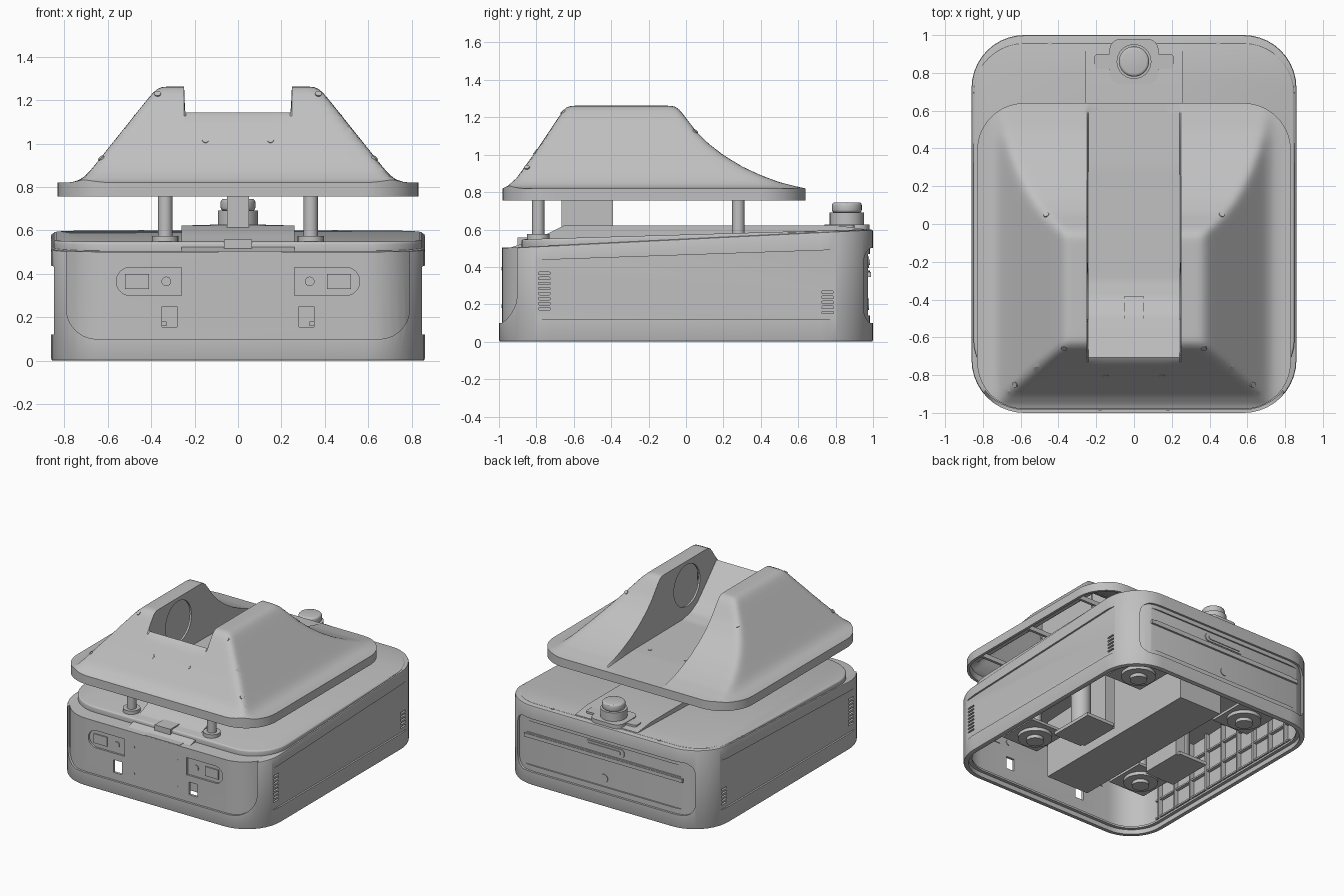
import bpy, bmesh, math
from mathutils import Vector

if "Cube" in bpy.data.objects:
    bpy.data.objects.remove(bpy.data.objects["Cube"])

grey = bpy.data.materials.new("plain_grey")
grey.use_nodes = True
GREY = (0.53, 0.53, 0.53, 1)
grey.diffuse_color = GREY
grey.node_tree.nodes["Principled BSDF"].inputs["Base Color"].default_value = GREY


def finish(name, bm):
    me = bpy.data.meshes.new(name)
    bm.to_mesh(me)
    bm.free()
    me.materials.append(grey)
    ob = bpy.data.objects.new(name, me)
    bpy.context.collection.objects.link(ob)
    return ob


def extrude(name, pts, axis, lo, hi):
    """Prism from a closed outline; lo and hi are numbers or functions of y."""
    bm = bmesh.new()
    order = {"x": (2, 0, 1), "y": (0, 2, 1), "z": (0, 1, 2)}[axis]
    rings = []
    for end in (lo, hi):
        ring = []
        for p in pts:
            v = (p[0], p[1], end(p[1]) if callable(end) else end)
            ring.append(bm.verts.new([v[i] for i in order]))
        rings.append(ring)
    a, b = rings
    bm.faces.new(a)
    bm.faces.new(b)
    for i in range(len(a)):
        j = (i + 1) % len(a)
        bm.faces.new((a[i], a[j], b[j], b[i]))
    bmesh.ops.recalc_face_normals(bm, faces=bm.faces)
    return finish(name, bm)


def rounded(u0, u1, v0, v1, radii, n=10):
    """Rounded rectangle; radii run lower left, lower right, upper right, upper left."""
    pts = []
    corners = ((u0, v0, 1, 1), (u1, v0, -1, 1), (u1, v1, -1, -1), (u0, v1, 1, -1))
    for k, (u, v, su, sv) in enumerate(corners):
        r = radii[k]
        if not r:
            pts.append((u, v))
            continue
        for i in range(n + 1):
            t = math.pi * (1 + k / 2 + i / n / 2)
            pts.append((u + su * r + r * math.cos(t), v + sv * r + r * math.sin(t)))
    return pts


def box(name, x, y, z):
    return extrude(name, rounded(*x, *y, (0,) * 4), "z", *z)


def disc(name, u, v, r, axis, lo, hi, n=32):
    ring = [(u + r * math.cos(i * math.tau / n), v + r * math.sin(i * math.tau / n)) for i in range(n)]
    return extrude(name, ring, axis, lo, hi)


def apply(ob, kind, **props):
    mod = ob.modifiers.new(kind, kind)
    for key, val in props.items():
        setattr(mod, key, val)
    with bpy.context.temp_override(object=ob, active_object=ob, selected_objects=[ob]):
        bpy.ops.object.modifier_apply(modifier=mod.name)


def cut(ob, *cutters):
    for c in cutters:
        apply(ob, "BOOLEAN", operation="DIFFERENCE", solver="EXACT", object=c)
        bpy.data.objects.remove(c)


def interp(t, pts):
    for (a, b), (c, d) in zip(pts, pts[1:]):
        if t <= c:
            return b + (d - b) * max(0, t - a) / (c - a)
    return pts[-1][1]


def body_ring(inset):
    return rounded(-.86 + inset, .86 - inset, -1 + inset, 1 - inset, (.28 - inset,) * 4)


# Body shell, open underneath
body_top = lambda y: 0.55 + 0.05 * y
body = extrude("body_shell", body_ring(0), "z", 0, body_top)
apply(body, "BEVEL", width=0.01, segments=2, limit_method="ANGLE", angle_limit=1.0)
cut(body, extrude("cavity", body_ring(.035), "z", -.1, lambda y: body_top(y) - .035))

# Recessed front and back panels that follow the rounded corners
for outline, y in ((rounded(-.79, .79, .1, .7, (.14, .14, 0, 0)), (-1.1, -.7)),
                   (rounded(-.74, .74, .1, .5, (.08,) * 4), (.8, 1.1))):
    cutter = extrude("panel_cutter", outline, "y", *y)
    cut(cutter, extrude("core", body_ring(.016), "z", -.2, 1))
    cut(body, cutter)

# Side recesses, vents and front openings
for s in (-1, 1):
    side = [(-.86, .12), (.86, .12), (.86, .49), (.76, .49), (-.7, .44), (-.86, .43)]
    cut(body, extrude("side_cutter", side, "x", *sorted((s * .847, s * .95))))
    for y, z, count in ((-.757, .17, 8), (.757, .15, 5)):
        for i in range(count):
            h = z + i * .027
            cut(body, extrude("vent", rounded(y - .032, y + .032, h, h + .013, (.005,) * 4, 2),
                              "x", *sorted((s * .832, s * .9))))
    port_x = (.28, .35) if s > 0 else (-.35, -.28)
    cut(body, box("opening", port_x, (-1.1, -.9), (.155, .25)))
    # Rounded bay with sockets
    radii = (0, .065, .065, 0) if s > 0 else (.065, 0, 0, .065)
    bay = rounded(*sorted((s * .26, s * .56)), .3, .43, radii)
    cut(body, extrude("bay", bay, "y", -1.1, -.97))
    box("socket_block", sorted((s * .41, s * .52)), (-.979, -.96), (.33, .4))
    disc("round_socket", s * .33, .365, .022, "y", -.977, -.96)
    for z in (.19, .39):
        disc("panel_screw", s * .18, z, .009, "y", -.987, -.97, 12)

# Back drawer details
for z in ((.14, .36), (.382, .47)):
    cut(body, box("drawer_slot", (-.68, .68), (.973, 1.1), z))
extrude("handle_surround", rounded(-.17, .17, .395, .455, (.029,) * 4), "y", .95, .979)
extrude("drawer_handle", rounded(-.14, .14, .41, .44, (.014,) * 4), "y", .95, .985)
box("drawer_ledge", (-.66, .66), (.96, .988), (.345, .372))
disc("drawer_lock", 0, .2, .03, "y", .95, .978)

# Lid with raised centre strip
lid = extrude("lid", rounded(-.85, .85, -.88, .96, (.27,) * 4), "z",
              lambda y: .525 + .05 * y, lambda y: .573 + .029 * y)
apply(lid, "BEVEL", width=0.012, segments=3, limit_method="ANGLE", angle_limit=1.0)
strip = [(-.97, .475), (-.97, .492), (-.86, .53), (-.75, .572), (-.65, .622), (.8, .622), (.95, .603), (.95, .58)]
extrude("centre_strip", strip, "x", -.26, .26)
box("connector", (-.065, .065), (-.9, -.79), (.5, .558))
box("connector_tray", (-.09, .2), (-.983, -.92), (.485, .505))
for s in (-1, 1):
    disc("lid_screw", s * .445, .955, .012, "z", .59, .603, 16)

# Rear beacon
extrude("beacon_plate", rounded(-.13, .13, .74, .98, (.06,) * 4), "z", .59, .628)
extrude("beacon_tabs", rounded(-.21, .21, .82, .9, (.02,) * 4), "z", .59, .624)
disc("beacon_base", 0, .86, .092, "z", .62, .692)
cap = disc("beacon_cap", 0, .86, .08, "z", .69, .745)
apply(cap, "BEVEL", width=0.015, segments=3, limit_method="ANGLE", angle_limit=1.0)

# Posts and mast carrying the hood
for s in (-1, 1):
    disc("front_post", s * .335, -.79, .033, "z", .5, .81)
    disc("post_collar", s * .335, -.79, .06, "z", .52, .575)
    disc("rear_post", s * .335, .28, .033, "z", .55, .81)
box("mast", (-.05, .05), (-.665, -.39), (.6, .83))

# Hood height from front, side and rear profiles, with a central channel
FRONT = [(-.98, .82), (-.955, .832), (-.91, .87), (-.805, 1.015), (-.675, 1.21), (-.55, 1.395)]
SIDE = [(.2, 1.475), (.4, 1.225), (.66, .9), (.685, .87), (.71, .845), (.74, .828), (.78, .82)]
REAR = [(-.12, 1.36), (-.04, 1.25), (.05, 1.13), (.12, 1.06), (.2, .998), (.3, .937), (.4, .89), (.5, .853), (.6, .828), (.64, .82)]
FLOOR = [(-.71, 1.145), (-.58, 1.01), (-.48, .91), (-.4, .865), (-.3, .845), (.3, .84), (.64, .82)]


def height(x, y):
    k = .015
    vals = (interp(y, FRONT), interp(abs(x), SIDE), interp(y, REAR), 1.262)
    h = max(.82, -k * math.log(sum(math.exp(-v / k) for v in vals)))
    return min(h, interp(y, FLOOR)) if abs(x) < .241 else h


Y0, Y1, HR, HX = -.98, .64, .25, .83
arc = [HR * (1 - math.cos(i / 14 * math.pi / 2)) for i in range(14)]
rows = [Y0 + a for a in arc]
rows += [Y0 + HR + i / 50 * (Y1 - Y0 - 2 * HR) for i in range(51)]
rows += [Y1 - a for a in reversed(arc)]
half = [0, .08, .16, .24, .248] + [.248 + i / 16 * (HX - HR - .248) for i in range(1, 17)]
bm = bmesh.new()
grid = []
for y in rows:
    d = max(0, Y0 + HR - y, y - Y1 + HR)
    reach = math.sqrt(max(0, HR * HR - d * d))
    xs = half + [HX - HR + reach * i / 14 for i in range(1, 15)]
    xs = [-x for x in reversed(xs[1:])] + xs
    grid.append([bm.verts.new((x, y, height(x, y))) for x in xs])
for a, b in zip(grid, grid[1:]):
    for i in range(len(a) - 1):
        bm.faces.new((a[i], a[i + 1], b[i + 1], b[i]))
bmesh.ops.remove_doubles(bm, verts=bm.verts, dist=1e-4)
edges = [e for e in bm.edges if e.is_boundary]
skirt = bmesh.ops.extrude_edge_only(bm, edges=edges)["geom"]
for v in skirt:
    if isinstance(v, bmesh.types.BMVert):
        v.co.z = .755
hood = finish("hood", bm)
apply(hood, "SOLIDIFY", thickness=.02, offset=-1)
cut(hood, disc("hole_cutter", -.36, 1.08, .155, "x", -.31, .31))

# Hood screws, hatch and inner structure
for px, py in ((.37, -.66), (.63, -.85), (.465, .05), (.15, -.805), (.15, .215)):
    for x in (-px, px):
        e = .01
        n = Vector((height(x - e, py) - height(x + e, py), height(x, py - e) - height(x, py + e), 2 * e))
        screw = disc("hood_screw", 0, 0, .015, "z", -.01, .004, 16)
        screw.location = (x, py, height(x, py))
        screw.rotation_euler = n.to_track_quat("Z", "Y").to_euler()
hatch_top = lambda y: interp(y, FLOOR) + .008
hatch = [(-.5, .85), (-.5, hatch_top(-.5)), (-.48, hatch_top(-.48)), (-.4, hatch_top(-.4)), (-.38, hatch_top(-.38)), (-.38, .85)]
extrude("channel_hatch", hatch, "x", -.05, .05)
for y in (-.7, -.2, .35):
    box("hood_rib", (-.79, .79), (y - .01, y + .01), (.765, .8))
for s in (-1, 1):
    box("hole_backing", sorted((s * .325, s * .335)), (-.6, -.06), (.8, 1.22))

# Inner chassis: centre box, brackets, casters and wall ribs
box("battery_box", (-.18, .18), (-.72, .72), (.04, .53))
for s in (-1, 1):
    box("bracket_foot", sorted((s * .3, s * .54)), (-.22, .14), (.02, .045))
    box("bracket_column", sorted((s * .28, s * .36)), (-.2, .12), (.02, .53))
    disc("bracket_motor", s * .45, -.04, .07, "z", .04, .53)
    for y in (-.5, .62):
        box("caster_plate", sorted((s * .33, s * .64)), (y - .16, y + .16), (.16, .18))
        disc("caster_ring", s * .48, y, .12, "z", .135, .165)
        disc("caster_hub", s * .48, y, .06, "z", .11, .14)
        disc("caster_column", s * .48, y, .045, "z", .17, .52)
    for i in range(9):
        y = -.68 + i * .17
        box("wall_rib", sorted((s * .79, s * .835)), (y - .006, y + .006), (.05, .5))
    for z in (.06, .2, .36):
        box("wall_rail", sorted((s * .8, s * .835)), (-.72, .72), (z, z + .012))
lip = extrude("bottom_lip", body_ring(.03), "z", .035, .05)
cut(lip, extrude("lip_cutter", body_ring(.06), "z", -.1, .2))

# Smooth shading with sharp edges kept
for ob in bpy.context.scene.objects:
    ob.select_set(ob.type == "MESH" and grey.name in ob.data.materials)
bpy.context.view_layer.objects.active = hood
bpy.ops.object.shade_smooth_by_angle(angle=math.radians(30))
bpy.ops.object.select_all(action="DESELECT")
